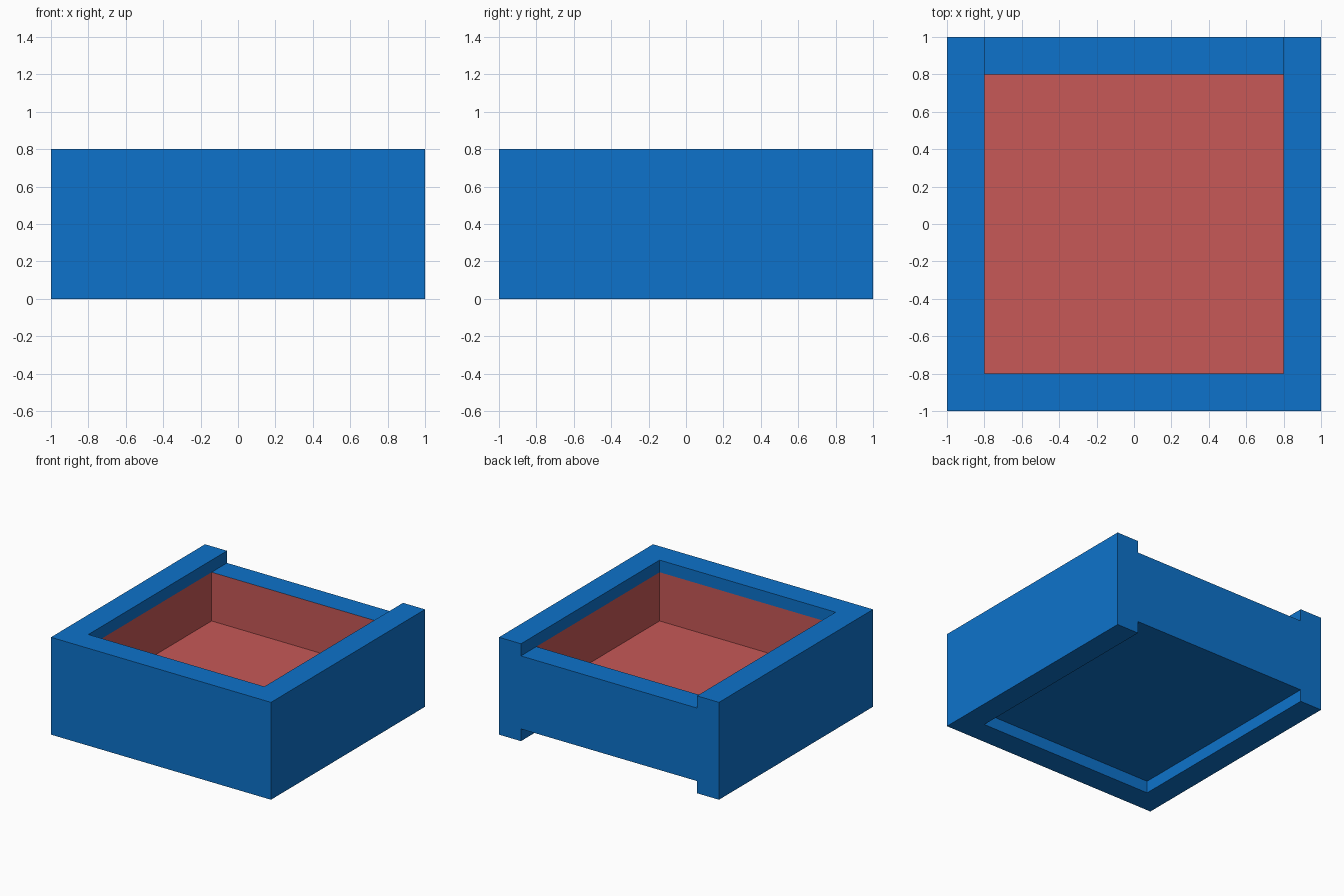
import bpy, bmesh
from mathutils import Vector

if "Cube" in bpy.data.objects:
    bpy.data.objects.remove(bpy.data.objects["Cube"])


def material(name, rgb):
    m = bpy.data.materials.new(name)
    m.diffuse_color = (*rgb, 1.0)
    m.use_nodes = True
    m.node_tree.nodes["Principled BSDF"].inputs["Base Color"].default_value = m.diffuse_color
    return m


# Cut planes: 0.2 thick walls, 0.1 deep slots, pocket floor at 0.3
XS = YS = [-1.0, -0.8, 0.8, 1.0]
ZS = [0.0, 0.1, 0.3, 0.7, 0.8]


def solid(i, j, k):
    """True where the tray is filled in the grid of cut planes."""
    if not (0 <= i < 3 and 0 <= j < 3 and 0 <= k < 4):
        return False
    if i != 1 or j == 0:
        return True              # side walls and front wall, full height
    if j == 2:
        return k in (1, 2)       # back wall, stopped short for both slots
    return k == 1                # floor between lid slot and bottom slot


bm = bmesh.new()
for i in range(3):
    for j in range(3):
        for k in range(4):
            if not solid(i, j, k):
                continue
            lo = Vector((XS[i], YS[j], ZS[k]))
            hi = Vector((XS[i + 1], YS[j + 1], ZS[k + 1]))
            for axis in range(3):
                for step in (-1, 1):
                    n = [i, j, k]
                    n[axis] += step
                    if solid(*n):
                        continue
                    # Outer skin face between filled and empty space
                    u, v = (axis + 1) % 3, (axis + 2) % 3
                    quad = []
                    for a, b in ((0, 0), (1, 0), (1, 1), (0, 1)):
                        p = lo.copy()
                        p[axis] = hi[axis] if step > 0 else lo[axis]
                        p[u] = hi[u] if a else lo[u]
                        p[v] = hi[v] if b else lo[v]
                        quad.append(bm.verts.new(p))
                    if step < 0:
                        quad.reverse()
                    f = bm.faces.new(quad)
                    # Red lining: faces that look into the pocket
                    pocket = n[0] == 1 and n[1] == 1 and n[2] in (2,)
                    f.material_index = 1 if pocket else 0

bmesh.ops.remove_doubles(bm, verts=bm.verts, dist=1e-5)
bmesh.ops.dissolve_limit(bm, angle_limit=0.01, verts=bm.verts, edges=bm.edges,
                         delimit={'MATERIAL'})

mesh = bpy.data.meshes.new("tray")
bm.to_mesh(mesh)
bm.free()
mesh.materials.append(material("blue", (0.004, 0.171, 0.597)))
mesh.materials.append(material("soft red", (0.571, 0.098, 0.095)))
bpy.context.collection.objects.link(bpy.data.objects.new("tray", mesh))
